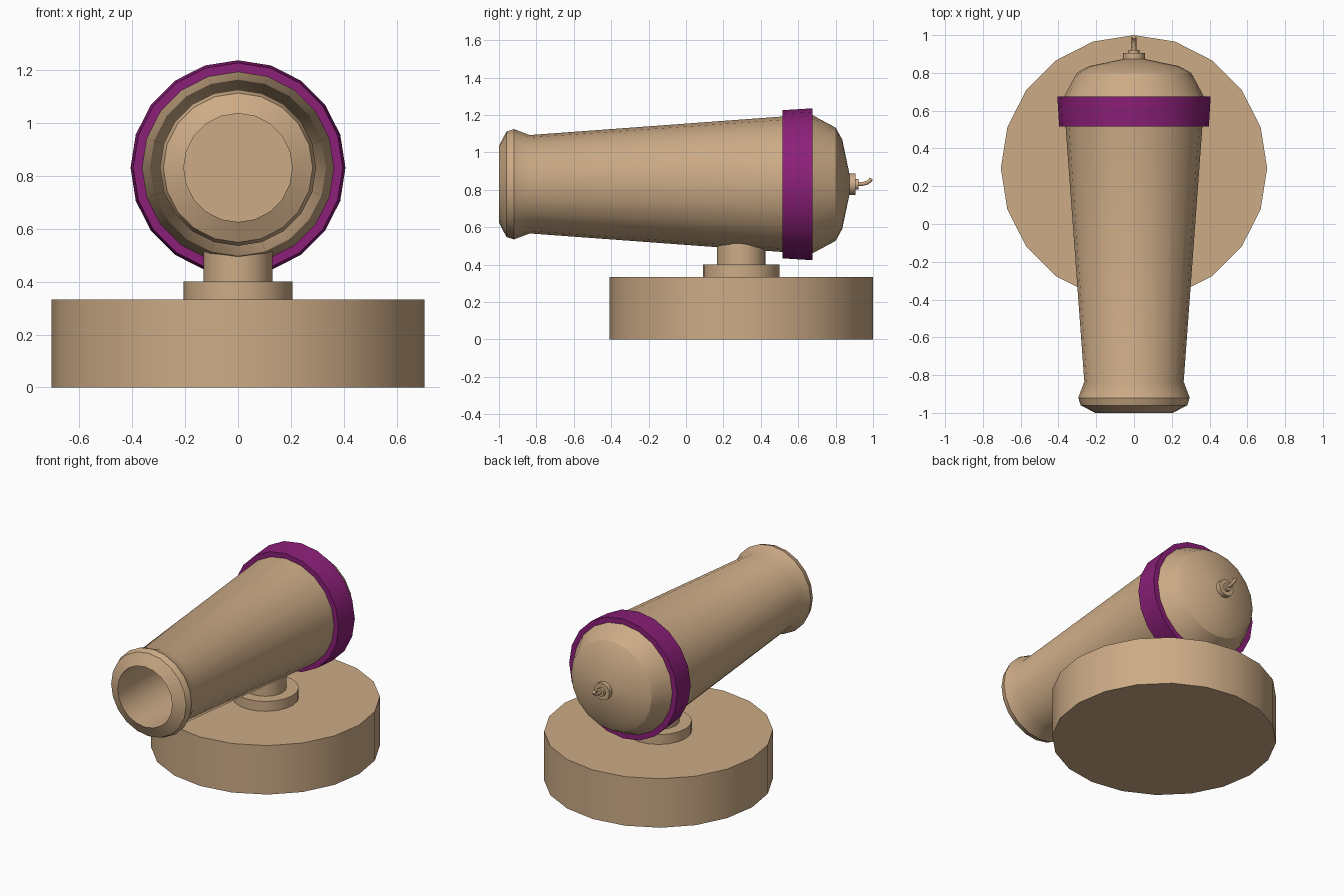
import bpy, bmesh, math
from mathutils import Vector

if "Cube" in bpy.data.objects:
    bpy.data.objects.remove(bpy.data.objects["Cube"])

SIDES = 20
AXIS_Z = 0.83    # height of the barrel axis
BASE_Y = 0.295   # centre of the stand


def material(name, rgb):
    m = bpy.data.materials.new(name)
    m.diffuse_color = (*rgb, 1.0)
    m.use_nodes = True
    m.node_tree.nodes["Principled BSDF"].inputs["Base Color"].default_value = m.diffuse_color
    return m


tan = material("tan", (0.61, 0.41, 0.24))
purple = material("purple", (0.26, 0.014, 0.19))


def finish(bm, name, mat):
    bmesh.ops.recalc_face_normals(bm, faces=bm.faces)
    me = bpy.data.meshes.new(name)
    bm.to_mesh(me)
    bm.free()
    ob = bpy.data.objects.new(name, me)
    bpy.context.collection.objects.link(ob)
    me.materials.append(mat)
    bpy.ops.object.select_all(action='DESELECT')
    ob.select_set(True)
    bpy.context.view_layer.objects.active = ob
    bpy.ops.object.shade_smooth_by_angle(angle=math.radians(30))
    return ob


def lathe(name, mat, profile, place, sides=SIDES, closed=False):
    """Spin (distance, radius) pairs; place maps (distance, u, v) to a point."""
    bm = bmesh.new()
    rings = []
    for d, r in profile:
        angles = [2 * math.pi * i / sides for i in range(sides)]
        rings.append([bm.verts.new(place(d, r * math.cos(a), r * math.sin(a)))
                      for a in angles])
    pairs = list(zip(rings, rings[1:]))
    if closed:
        pairs.append((rings[-1], rings[0]))
    for a, b in pairs:
        for i in range(sides):
            j = (i + 1) % sides
            bm.faces.new((a[i], a[j], b[j], b[i]))
    if not closed:
        bm.faces.new(rings[0])
        bm.faces.new(rings[-1])
    return finish(bm, name, mat)


def upright(d, u, v):
    return Vector((u, BASE_Y + v, d))


def along_y(d, u, v):
    return Vector((u, d, AXIS_Z + v))


# Stand: round base, collar and post
lathe("base", tan, [(0, 0.705), (0.333, 0.705)], upright)
lathe("collar", tan, [(0.333, 0.205), (0.40, 0.205)], upright)
lathe("post", tan, [(0.40, 0.13), (0.56, 0.13)], upright)

# Barrel: bore, flared muzzle, tapered body and domed back in one profile
lathe("barrel", tan, [
    (0.40, 0.205), (-1.0, 0.205), (-0.96, 0.282), (-0.92, 0.295),
    (-0.835, 0.263), (0.515, 0.362), (0.675, 0.37), (0.80, 0.303),
    (0.835, 0.24), (0.875, 0.05)], along_y)

# Purple reinforcing band
lathe("band", purple, [(0.515, 0.35), (0.515, 0.396), (0.675, 0.406),
                       (0.675, 0.35)], along_y, closed=True)

# Stepped fuse holder at the back
lathe("fuse_holder", tan, [(0.86, 0.057), (0.905, 0.057), (0.905, 0.028),
                           (0.922, 0.028)], along_y, sides=16)

# Curved fuse
curve = bpy.data.curves.new("fuse_path", 'CURVE')
curve.dimensions = '3D'
curve.bevel_depth = 0.012
curve.bevel_resolution = 1
curve.use_fill_caps = True
spline = curve.splines.new('POLY')
path = [(0.915, 0.83), (0.945, 0.832), (0.968, 0.838), (0.982, 0.848), (0.991, 0.86)]
spline.points.add(len(path) - 1)
for p, (y, z) in zip(spline.points, path):
    p.co = (0, y, z, 1)
fuse = bpy.data.objects.new("fuse", curve)
bpy.context.collection.objects.link(fuse)
curve.materials.append(tan)
